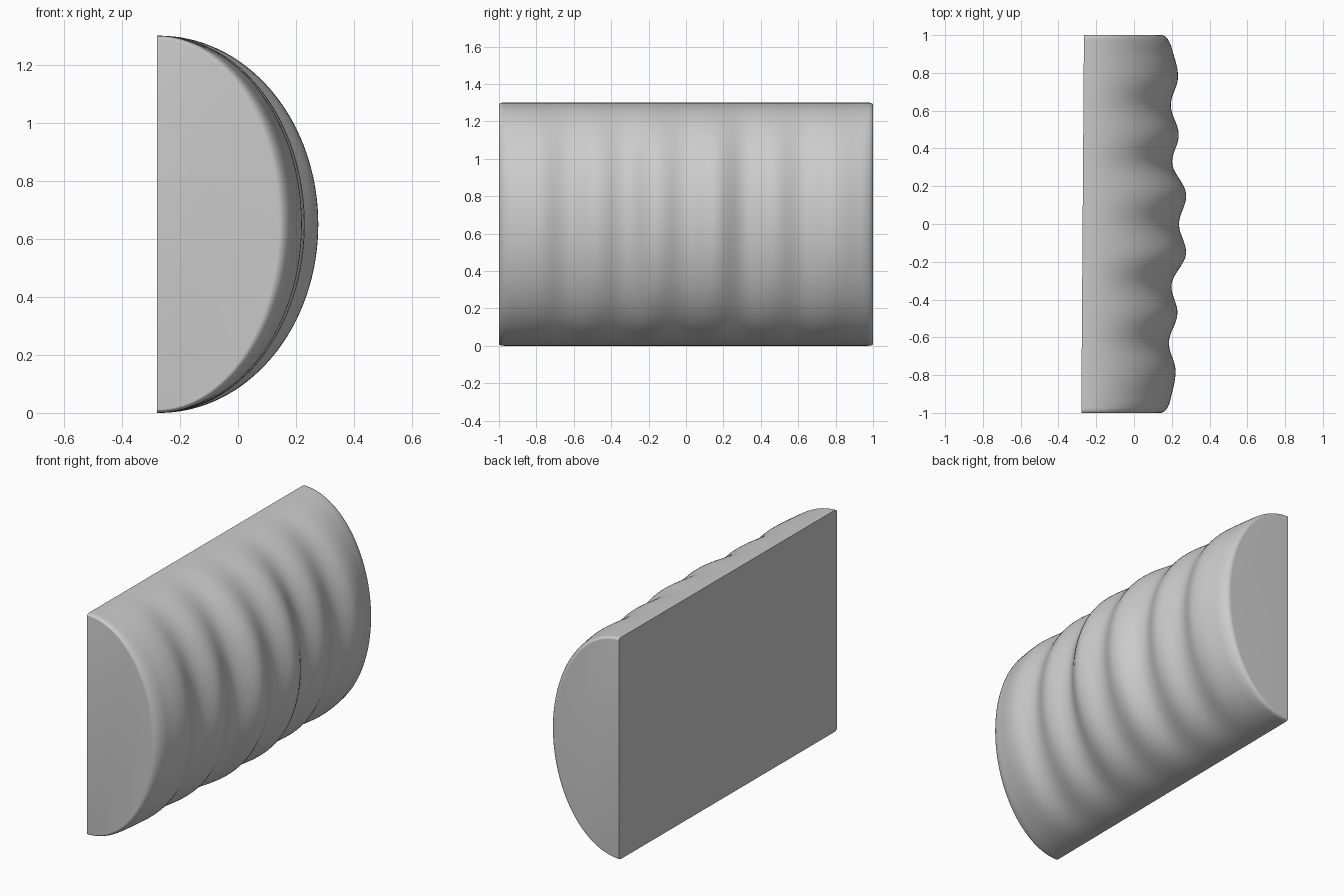
import bpy, bmesh, math

cube = bpy.data.objects.get("Cube")
if cube:
    bpy.data.objects.remove(cube, do_unlink=True)

# Single grey material
grey = bpy.data.materials.new("plain grey")
grey.use_nodes = True
colour = (0.6, 0.6, 0.6, 1)
grey.diffuse_color = colour
grey.node_tree.nodes["Principled BSDF"].inputs["Base Color"].default_value = colour

# Crests and valleys of the bulging front, as (y, x)
RIDGES = [(-1, .185), (-.78, .22), (-.63, .185), (-.47, .23), (-.33, .198),
          (-.15, .276), (0, .238), (.15, .277), (.33, .202), (.47, .237),
          (.63, .195), (.78, .233), (1, .19)]
HALF_HEIGHT = 0.65
STATIONS, ARC = 140, 64


def front_x(y):
    """Smooth wave through the crests and valleys."""
    for (y0, x0), (y1, x1) in zip(RIDGES, RIDGES[1:]):
        if y <= y1:
            t = (y - y0) / (y1 - y0)
            return x0 + (x1 - x0) * (1 - math.cos(math.pi * t)) / 2
    return RIDGES[-1][1]


def end_rounding(y, radius):
    """0 away from the ends, rising to 1 at the end faces."""
    u = max(0, 1 - (1 - abs(y)) / radius)
    return 1 - math.sqrt(max(0, 1 - u * u))


# Ribbed half cylinder, lofted from half ellipses along y
bm = bmesh.new()
rings = []
for i in range(STATIONS + 1):
    y = math.sin(math.pi * (i / STATIONS - 0.5))
    back = -0.272 + 0.007 * y
    depth = front_x(y) - back - 0.045 * end_rounding(y, 0.07)
    height = HALF_HEIGHT - 0.012 * end_rounding(y, 0.025)
    ring = []
    for j in range(ARC + 1):
        a = math.pi * (j / ARC - 0.5)
        ring.append(bm.verts.new((back + depth * math.cos(a), y,
                                  HALF_HEIGHT + height * math.sin(a))))
    rings.append(ring)

for r0, r1 in zip(rings, rings[1:]):
    for j in range(ARC + 1):
        k = (j + 1) % (ARC + 1)     # the last strip closes the flat back
        bm.faces.new((r0[j], r1[j], r1[k], r0[k]))
bm.faces.new(rings[0])
bm.faces.new(rings[-1][::-1])
bmesh.ops.recalc_face_normals(bm, faces=bm.faces)

mesh = bpy.data.meshes.new("ribbed_half_cylinder")
bm.to_mesh(mesh)
bm.free()
mesh.materials.append(grey)
body = bpy.data.objects.new("ribbed_half_cylinder", mesh)
bpy.context.collection.objects.link(body)

bpy.ops.object.select_all(action='DESELECT')
body.select_set(True)
bpy.context.view_layer.objects.active = body
bpy.ops.object.shade_smooth_by_angle(angle=math.radians(40))
